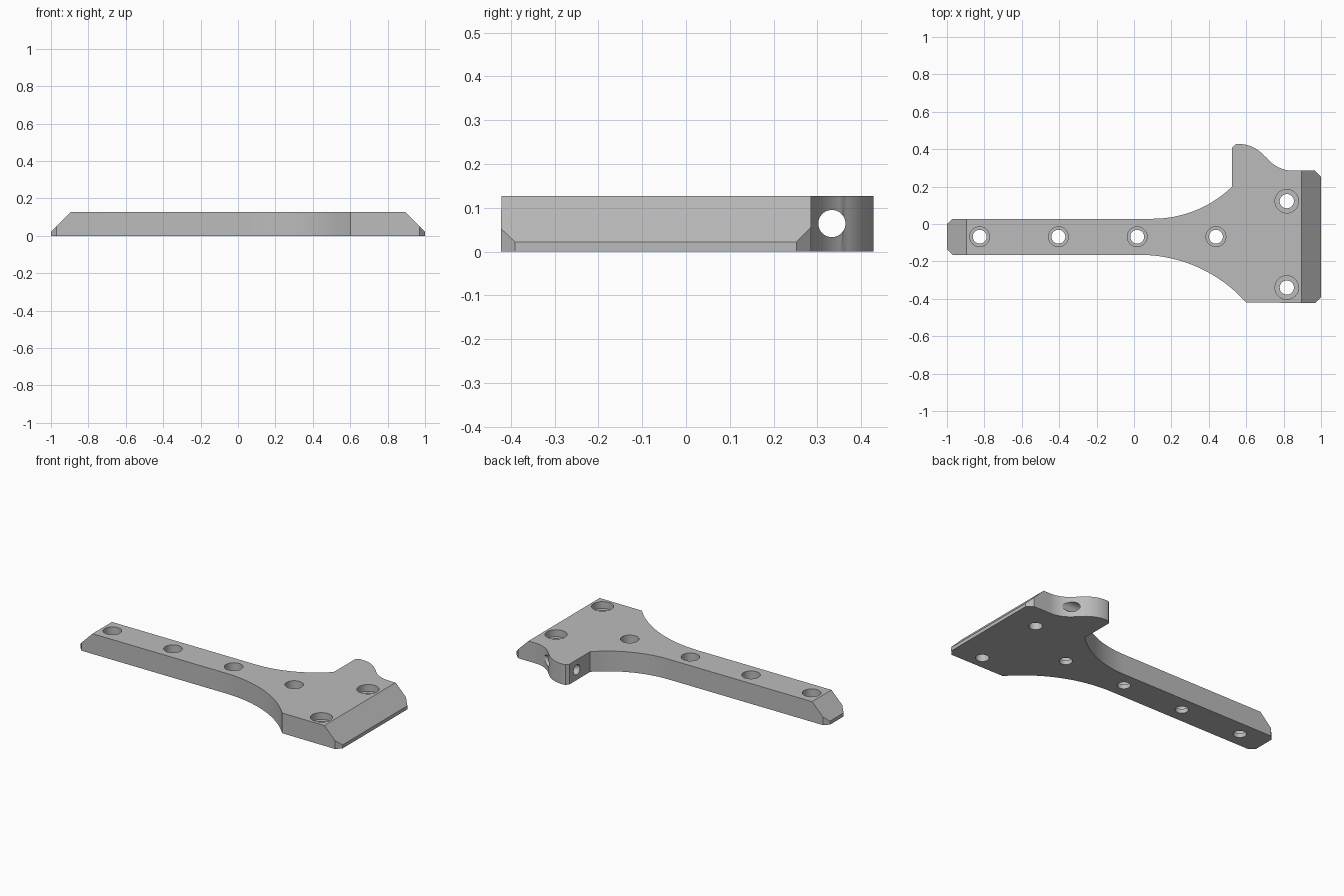
import bpy, bmesh
from math import sin, cos, pi, radians
from mathutils import Vector, Matrix

cube = bpy.data.objects.get("Cube")
if cube:
    bpy.data.objects.remove(cube, do_unlink=True)

THICK = 0.127
ROW_Y = -0.068

grey = bpy.data.materials.new("plain grey")
grey.use_nodes = True
colour = (0.5, 0.5, 0.5, 1)
grey.diffuse_color = colour
grey.node_tree.nodes["Principled BSDF"].inputs["Base Color"].default_value = colour


def arc(cx, cy, r, start, end, steps=20):
    """Points along a circular arc, angles in degrees."""
    angles = [radians(start + (end - start) * i / steps) for i in range(steps + 1)]
    return [(cx + r * cos(a), cy + r * sin(a)) for a in angles]


def new_object(name, bm):
    mesh = bpy.data.meshes.new(name)
    bmesh.ops.recalc_face_normals(bm, faces=bm.faces)
    bm.to_mesh(mesh)
    bm.free()
    mesh.materials.append(grey)
    ob = bpy.data.objects.new(name, mesh)
    bpy.context.collection.objects.link(ob)
    return ob


def drill(body, radius, centre, length, axis="Z"):
    """Cut a round hole out of the body."""
    bm = bmesh.new()
    turn = Matrix.Rotation(pi / 2, 4, "Y") if axis == "X" else Matrix()
    bmesh.ops.create_cone(bm, cap_ends=True, segments=40, radius1=radius,
                          radius2=radius, depth=length,
                          matrix=Matrix.Translation(centre) @ turn)
    cutter = new_object("hole_cutter", bm)
    cutter.hide_render = True
    mod = body.modifiers.new("hole", "BOOLEAN")
    mod.operation = "DIFFERENCE"
    mod.solver = "EXACT"
    mod.object = cutter
    bpy.context.view_layer.objects.active = body
    bpy.ops.object.modifier_apply(modifier=mod.name)
    bpy.data.objects.remove(cutter, do_unlink=True)


# Plate outline: narrow bar flaring into a wide head with a rounded lug
outline = [(-1, 0), (-1, -0.135), (-0.97, -0.165)]
outline += arc(0.03, -0.93, 0.765, 90, 41.8)
outline += [(0.97, -0.422), (1, -0.39), (1, 0.252), (0.967, 0.285)]
outline += arc(0.85, 0.463, 0.178, 270, 216.3)
outline += arc(0.56, 0.25, 0.178, 36.3, 92)[1:]
outline += [(0.54, 0.425), (0.525, 0.408)]
outline += arc(0.1, 0.638, 0.61, -45.8, -90)
outline += [(-0.97, 0.028)]

bm = bmesh.new()
base = bm.faces.new([bm.verts.new((x, y, 0)) for x, y in outline])
grown = bmesh.ops.extrude_face_region(bm, geom=[base], use_keep_orig=True)
top_verts = [g for g in grown["geom"] if isinstance(g, bmesh.types.BMVert)]
bmesh.ops.translate(bm, vec=(0, 0, THICK), verts=top_verts)

# Sloped ends
for side in (-1, 1):
    cut = bmesh.ops.bisect_plane(bm, geom=bm.verts[:] + bm.edges[:] + bm.faces[:],
                                 plane_co=(side, 0, 0.022),
                                 plane_no=Vector((side, 0, 1)).normalized(),
                                 clear_outer=True)
    rim = [g for g in cut["geom_cut"] if isinstance(g, bmesh.types.BMEdge)]
    bmesh.ops.edgeloop_fill(bm, edges=rim)
plate = new_object("mounting_plate", bm)

# Stepped screw holes: x, y, wide radius, narrow radius, step depth
holes = [(-0.825 + 0.421 * i, ROW_Y, 0.053, 0.037, 0.1) for i in range(4)]
holes += [(0.817, y, 0.063, 0.038, 0.043) for y in (0.122, -0.34)]
for x, y, wide, narrow, depth in holes:
    drill(plate, wide, (x, y, THICK), depth * 2)
    drill(plate, narrow, (x, y, THICK / 2), 0.4)

# Cross hole through the lug
drill(plate, 0.031, (0.64, 0.333, 0.064), 0.4, "X")

# Smooth curved walls, crisp edges
bpy.ops.object.select_all(action="DESELECT")
plate.select_set(True)
bpy.context.view_layer.objects.active = plate
bpy.ops.object.shade_smooth_by_angle(angle=radians(25))
